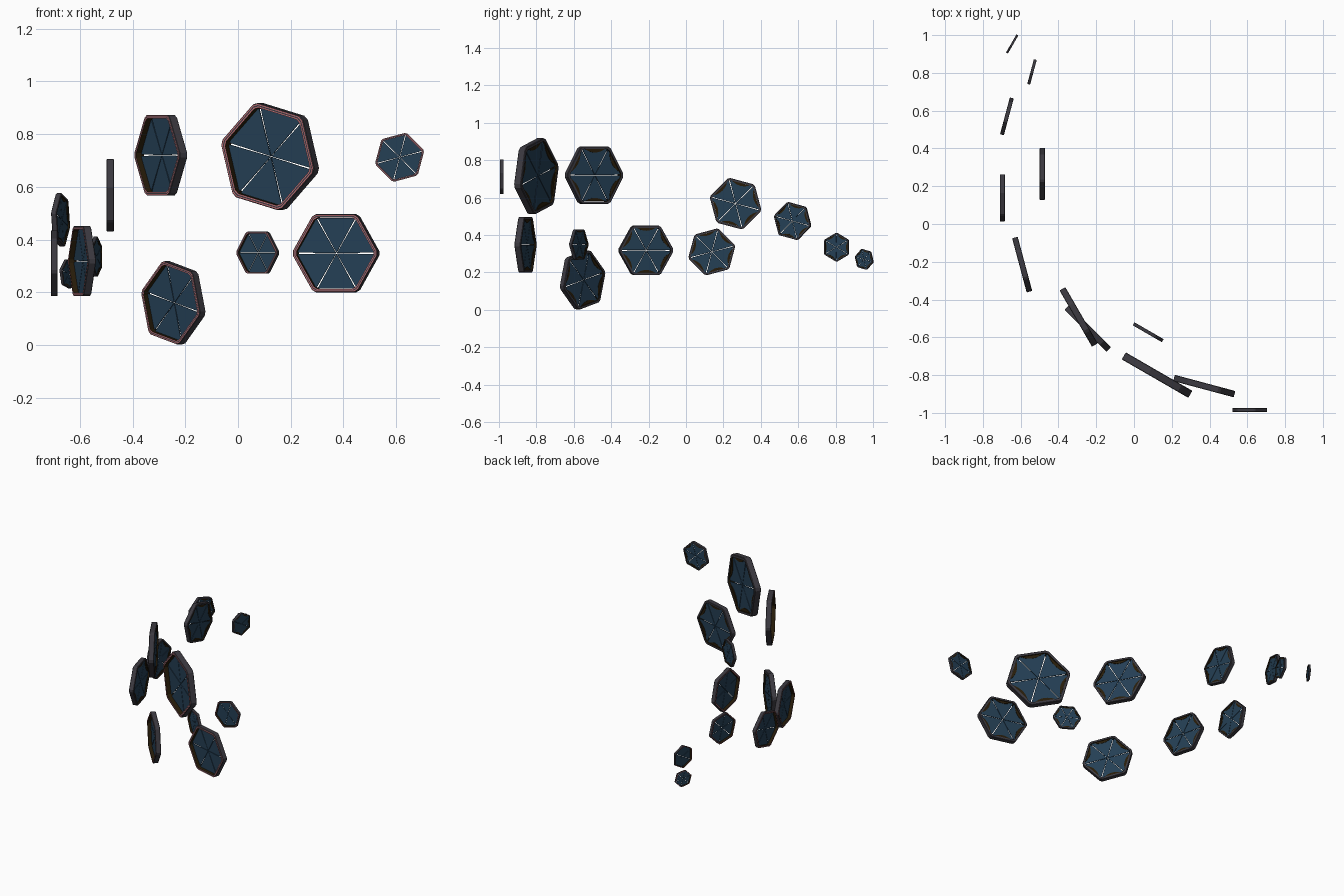
import bpy, bmesh, math

if "Cube" in bpy.data.objects:
    bpy.data.objects.remove(bpy.data.objects["Cube"])

def mat(name, c):
    m = bpy.data.materials.new(name)
    m.diffuse_color = (*c, 1)
    m.use_nodes = True
    m.node_tree.nodes["Principled BSDF"].inputs["Base Color"].default_value = m.diffuse_color
    return m

GREY = mat("charcoal frame", (0.045, 0.042, 0.052))
PINK = mat("rose trim", (0.55, 0.17, 0.19))
BROWN = mat("dark bronze", (0.021, 0.012, 0.003))
BLUE = mat("deep blue glass", (0.018, 0.050, 0.090))

# x, y, z, heading (deg), spin of hexagon (deg), radius
PANELS = [
    (0.613, -0.985, 0.712, 0, 15, 0.097),
    (0.372, -0.858, 0.348, -15, 0, 0.171),
    (0.122, -0.80, 0.715, -30, 45, 0.214),
    (0.075, -0.573, 0.35, -30, 0, 0.092),
    (-0.245, -0.553, 0.16, -45, 45, 0.166),
    (-0.293, -0.492, 0.72, -60, 0, 0.177),
    (-0.592, -0.215, 0.318, -75, 0, 0.153),
    (-0.697, 0.138, 0.31, -90, 45, 0.131),
    (-0.485, 0.265, 0.568, -90, 15, 0.144),
    (-0.673, 0.57, 0.475, -105, 15, 0.106),
    (-0.54, 0.805, 0.335, -105, 30, 0.078),
    (-0.645, 0.953, 0.27, -120, 15, 0.058),
]

def polar(r, deg):
    return r * math.cos(math.radians(deg)), r * math.sin(math.radians(deg))

def hex_loop(scale, spin):
    """Hexagon with lightly clipped corners, 12 points."""
    pts = []
    for k in range(6):
        c = polar(scale, spin + 60 * k)
        for s in (-1, 1):
            n = polar(scale, spin + 60 * (k + s))
            pts.append(tuple(c[i] + 0.06 * (n[i] - c[i]) for i in (0, 1)))
    return pts

def finish(bm, name, mats, p):
    bmesh.ops.recalc_face_normals(bm, faces=bm.faces)
    me = bpy.data.meshes.new(name)
    bm.to_mesh(me)
    bm.free()
    for m in mats:
        me.materials.append(m)
    ob = bpy.data.objects.new(name, me)
    bpy.context.collection.objects.link(ob)
    ob.location = p[:3]
    ob.rotation_euler = (0, 0, math.radians(p[3]))
    ob.scale = (p[5],) * 3

def plate(bm, pts, y0, y1):
    a = [bm.verts.new((x, y0, z)) for x, z in pts]
    b = [bm.verts.new((x, y1, z)) for x, z in pts]
    bm.faces.new(a)
    bm.faces.new(b[::-1])
    for i in range(len(a)):
        j = (i + 1) % len(a)
        bm.faces.new((a[i], a[j], b[j], b[i]))

# frame section: (scale, depth, colour of the band that follows)
SECTION = [(1.0, -0.085, 0), (0.985, -0.1, 1), (0.96, -0.1, 0), (0.935, -0.1, 1),
           (0.91, -0.1, 2), (0.91, 0.1, 0), (0.985, 0.1, 0), (1.0, 0.085, 0)]

for num, p in enumerate(PANELS, 1):
    spin = p[4]
    # hexagonal frame with trim lines on its front
    bm = bmesh.new()
    rings = [[bm.verts.new((x, y, z)) for x, z in hex_loop(s, spin)] for s, y, _ in SECTION]
    for i, (_, _, col) in enumerate(SECTION):
        r0, r1 = rings[i], rings[(i + 1) % len(rings)]
        for k in range(12):
            j = (k + 1) % 12
            bm.faces.new((r0[k], r0[j], r1[j], r1[k])).material_index = col
    finish(bm, f"hex_frame_{num}", [GREY, PINK, BROWN], p)

    # six glass wedges separated by narrow tapering slits
    bm = bmesh.new()
    for k in range(6):
        a = spin + 60 * k
        plate(bm, [polar(0.01, a + 30), polar(0.9, a + 1), polar(0.9, a + 59)], 0.03, 0.05)
    finish(bm, f"glass_wedges_{num}", [BLUE], p)

    # bronze crescents along the back edges
    bm = bmesh.new()
    for k in range(6):
        mid = spin + 60 * k + 30
        o, t = polar(1, mid), polar(1, mid + 90)
        pts = [(-0.34, 0.785), (0.34, 0.785)]
        pts += [(0.34 - 0.085 * i, 0.785 - 0.1 * (1 - ((i - 4) / 4) ** 2)) for i in range(1, 8)]
        plate(bm, [(o[0] * v + t[0] * u, o[1] * v + t[1] * u) for u, v in pts], 0.051, 0.065)
    finish(bm, f"bronze_crescents_{num}", [BROWN], p)
